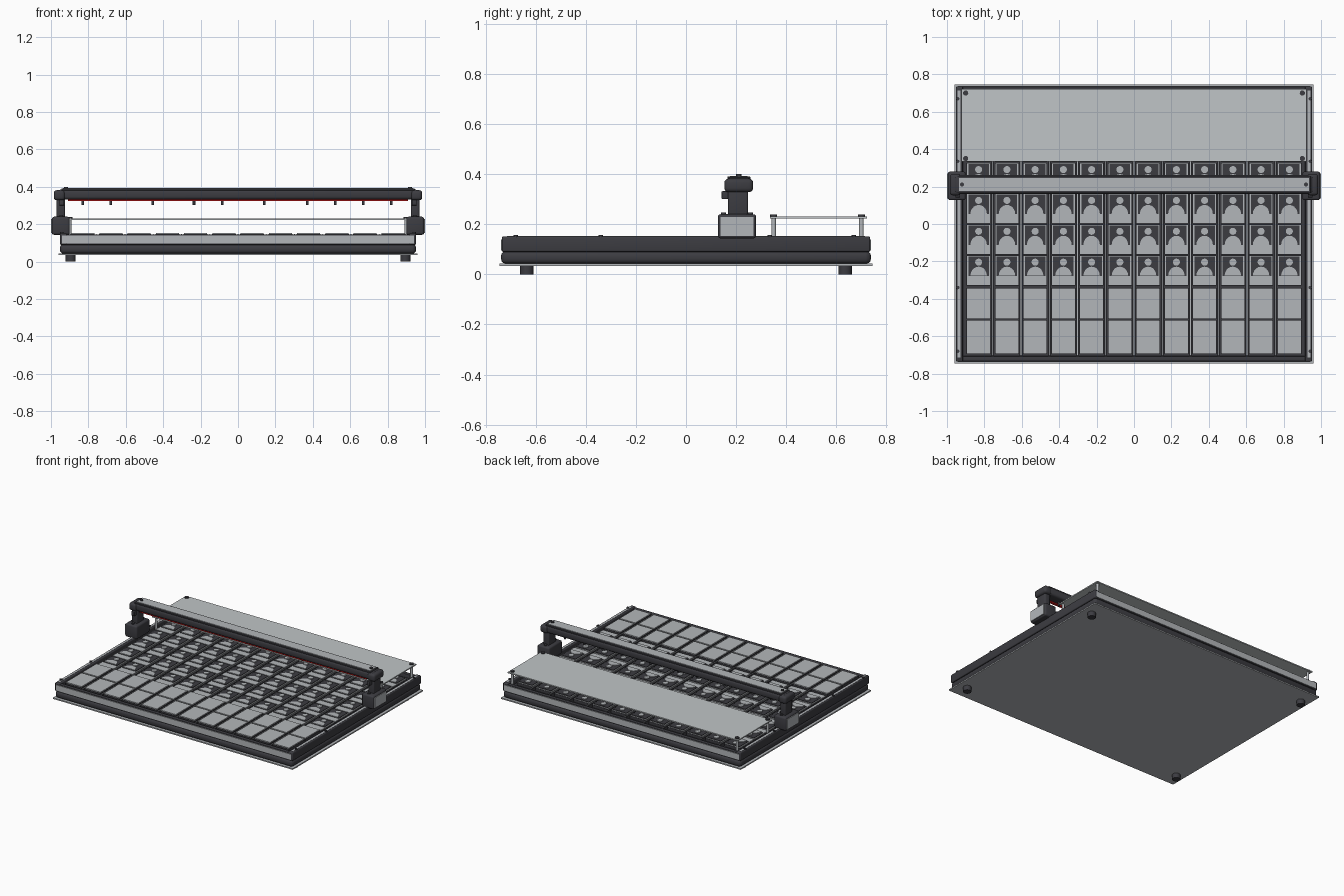
import bpy, bmesh, math
from mathutils import Matrix, Vector

if "Cube" in bpy.data.objects:
    bpy.data.objects.remove(bpy.data.objects["Cube"])


def material(name, rgb):
    m = bpy.data.materials.new(name)
    m.diffuse_color = (*rgb, 1)
    m.use_nodes = True
    m.node_tree.nodes["Principled BSDF"].inputs["Base Color"].default_value = m.diffuse_color
    return m


DARK = material("charcoal", (0.045, 0.045, 0.053))
LIGHT = material("light_grey", (0.45, 0.47, 0.49))
PANEL = material("pale_panel", (0.53, 0.56, 0.57))
RED = material("red", (0.6, 0.01, 0.01))


def add_box(bm, lo, hi, bevel=0, mat=0):
    lo, hi = Vector(lo), Vector(hi)
    part = bmesh.new()
    bmesh.ops.create_cube(part, size=1, matrix=Matrix.Translation((lo + hi) / 2)
                          @ Matrix.Diagonal((*(hi - lo), 1)))
    if bevel:
        bmesh.ops.bevel(part, geom=part.edges[:], offset=bevel, segments=3,
                        profile=0.5, affect='EDGES')
    for f in part.faces:
        f.material_index = mat
    merge(bm, part)


def add_cyl(bm, x, y, z0, z1, r, sides=16, mat=0):
    part = bmesh.new()
    bmesh.ops.create_cone(part, cap_ends=True, segments=sides, radius1=r, radius2=r,
                          depth=z1 - z0, matrix=Matrix.Translation((x, y, (z0 + z1) / 2)))
    for f in part.faces:
        f.material_index = mat
    merge(bm, part)


def add_prism(bm, outline, z0, z1, mat=0):
    part = bmesh.new()
    face = part.faces.new([part.verts.new((x, y, z0)) for x, y in outline])
    top = bmesh.ops.extrude_face_region(part, geom=[face])["geom"]
    bmesh.ops.translate(part, vec=(0, 0, z1 - z0),
                        verts=[v for v in top if isinstance(v, bmesh.types.BMVert)])
    bmesh.ops.recalc_face_normals(part, faces=part.faces[:])
    for f in part.faces:
        f.material_index = mat
    merge(bm, part)


def merge(bm, part):
    tmp = bpy.data.meshes.new("tmp")
    part.to_mesh(tmp)
    part.free()
    bm.from_mesh(tmp)
    bpy.data.meshes.remove(tmp)


def to_mesh(name, bm, *mats):
    me = bpy.data.meshes.new(name)
    bm.to_mesh(me)
    bm.free()
    for m in mats:
        me.materials.append(m)
    me.shade_smooth()
    me.set_sharp_from_angle(angle=math.radians(35))
    return me


def place(name, me, loc=(0, 0, 0)):
    ob = bpy.data.objects.new(name, me)
    ob.location = loc
    bpy.context.collection.objects.link(ob)
    return ob


def box(name, lo, hi, mat, bevel=0):
    bm = bmesh.new()
    add_box(bm, lo, hi, bevel)
    return place(name, to_mesh(name, bm, mat))


def cyl(name, x, y, z0, z1, r, mat, sides=16):
    bm = bmesh.new()
    add_cyl(bm, x, y, z0, z1, r, sides)
    return place(name, to_mesh(name, bm, mat))


def x_box(name, x0, x1, y0, y1, z0, z1, mat, bevel=0):
    """Box on the right and its mirror on the left."""
    box(name + "_right", (x0, y0, z0), (x1, y1, z1), mat, bevel)
    box(name + "_left", (-x1, y0, z0), (-x0, y1, z1), mat, bevel)


# Base plate and feet
box("base_plate", (-0.96, -0.745, 0.034), (0.96, 0.745, 0.043), LIGHT)
for sx in (-1, 1):
    for y in (-0.635, 0.635):
        cyl("foot", sx * 0.895, y, 0, 0.035, 0.027, DARK, 24)

# Rounded lower frame and interior deck
for s in (-1, 1):
    ya, yb = sorted((s * 0.738, s * 0.69))
    box("lower_rail", (-0.95, ya, 0.043), (0.95, yb, 0.092), DARK, 0.018)
x_box("lower_side_rail", 0.90, 0.952, -0.735, 0.735, 0.043, 0.092, DARK, 0.018)
box("deck", (-0.92, -0.71, 0.06), (0.92, 0.71, 0.118), DARK)

# Upper frame: dark side rails, light faced front and back rails
x_box("side_rail", 0.915, 0.952, -0.735, 0.735, 0.09, 0.151, DARK, 0.006)
x_box("side_rail_groove", 0.928, 0.943, -0.715, 0.715, 0.149, 0.1525, LIGHT)
for s in (-1, 1):
    ya, yb = sorted((s * 0.734, s * 0.706))
    box("end_rail", (-0.93, ya, 0.09), (0.93, yb, 0.145), DARK, 0.004)
    ya, yb = sorted((s * 0.739, s * 0.732))
    box("end_rail_face", (-0.94, ya, 0.096), (0.94, yb, 0.139), LIGHT)
for sx in (-1, 1):
    for y in (-0.68, -0.34, 0.335, 0.67):
        cyl("rail_screw", sx * 0.942, y, 0.148, 0.158, 0.009, DARK, 12)

# Picture tile: light card, dark window, light head and shoulders
W = 0.064
bm = bmesh.new()
add_box(bm, (-W, -0.08, 0.115), (W, 0.08, 0.138), mat=0)
add_box(bm, (-W + 0.002, -0.078, 0.138), (W - 0.002, 0.078, 0.143), mat=1)
add_box(bm, (-0.055, -0.029, 0.143), (0.055, 0.075, 0.147), mat=0)
arc = [math.pi * i / 10 for i in range(11)]
add_prism(bm, [(0.044 * math.cos(a), -0.028 + 0.048 * math.sin(a)) for a in arc],
          0.146, 0.151, mat=1)
add_cyl(bm, 0, 0.044, 0.146, 0.152, 0.019, 14, mat=1)
picture = to_mesh("picture_tile", bm, DARK, LIGHT)


# Blank tile: dark body with a light top
def blank_tile(half):
    b = bmesh.new()
    add_box(b, (-W, -half, 0.115), (W, half, 0.148), mat=0)
    add_box(b, (-W + 0.002, -half + 0.003, 0.146), (W - 0.002, half - 0.003, 0.154), mat=1)
    return to_mesh("blank_tile", b, DARK, LIGHT)


blank_short, blank_long = blank_tile(0.083), blank_tile(0.091)

# Twelve columns of tiles with dividers
PITCH = 0.151
for i in range(12):
    x = (i - 5.5) * PITCH
    place("blank_tile_front", blank_long, (x, -0.604, 0))
    place("blank_tile_rear", blank_short, (x, -0.424, 0))
    for r in range(6):
        place("picture_tile", picture, (x, -0.248 + r * 0.165, 0))
    if i < 11:
        d = x + PITCH / 2
        box("divider", (d - 0.0075, -0.705, 0.11), (d + 0.0075, 0.705, 0.144), DARK)
        box("divider_strip", (d - 0.002, -0.70, 0.143), (d + 0.002, 0.70, 0.147), LIGHT)

# Raised rear panel on four standoffs
box("rear_panel", (-0.922, 0.335, 0.222), (0.922, 0.722, 0.230), PANEL)
for sx in (-1, 1):
    for y in (0.35, 0.70):
        cyl("standoff", sx * 0.9, y, 0.115, 0.222, 0.009, LIGHT)
        cyl("standoff_screw", sx * 0.9, y, 0.229, 0.238, 0.014, DARK)

# Gantry carriages and posts
x_box("carriage", 0.90, 0.995, 0.127, 0.28, 0.143, 0.24, DARK, 0.012)
x_box("carriage_cover", 0.992, 1.0, 0.137, 0.27, 0.153, 0.228, LIGHT)
x_box("gantry_post", 0.925, 0.97, 0.168, 0.248, 0.23, 0.345, DARK, 0.008)
x_box("post_sensor", 0.93, 0.955, 0.142, 0.17, 0.30, 0.332, DARK, 0.004)
for sx in (-1, 1):
    for y in (0.15, 0.257):
        cyl("carriage_bolt", sx * 0.945, y, 0.235, 0.247, 0.01, DARK, 12)

# Gantry beam with light top strip, red light bar and nozzles
box("gantry_beam", (-0.96, 0.16, 0.332), (0.96, 0.262, 0.386), DARK, 0.016)
x_box("beam_end_cap", 0.925, 0.985, 0.153, 0.268, 0.328, 0.382, DARK, 0.016)
box("beam_top_rim", (-0.945, 0.165, 0.38), (0.945, 0.257, 0.390), DARK, 0.003)
box("beam_top_strip", (-0.935, 0.176, 0.388), (0.935, 0.246, 0.3935), LIGHT)
for sx in (-1, 1):
    cyl("beam_screw", sx * 0.92, 0.211, 0.39, 0.40, 0.011, DARK, 12)
box("red_light_bar", (-0.91, 0.172, 0.324), (0.91, 0.19, 0.335), RED)
for x in (-0.83, -0.68, -0.455, -0.235, -0.085, 0.14, 0.37, 0.52, 0.67, 0.82):
    cyl("nozzle", x, 0.211, 0.302, 0.335, 0.007, DARK, 12)
